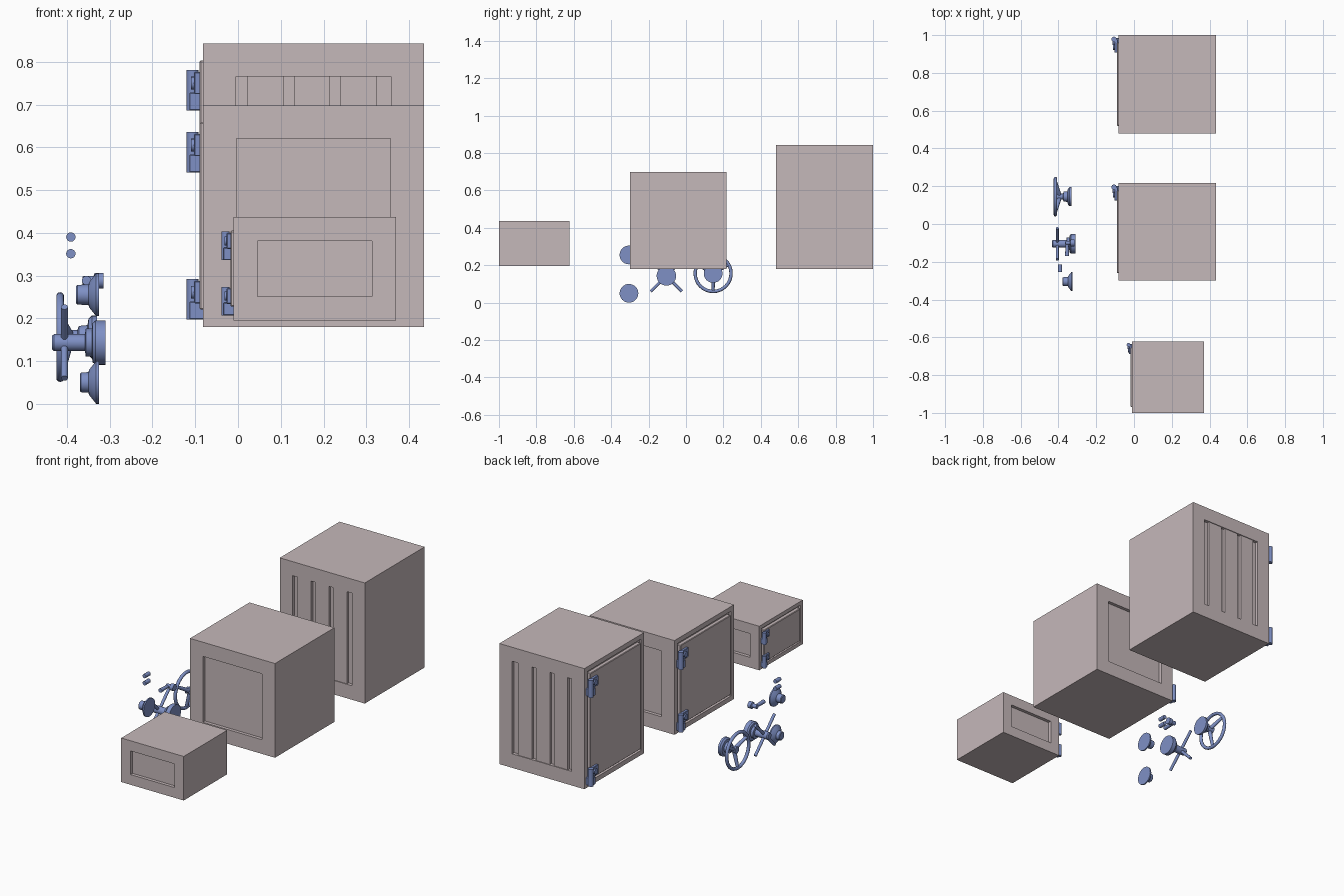
import bpy, bmesh, math
from mathutils import Vector

cube = bpy.data.objects.get("Cube")
if cube:
    bpy.data.objects.remove(cube)


def material(name, rgb):
    m = bpy.data.materials.new(name)
    m.use_nodes = True
    m.diffuse_color = (*rgb, 1)
    m.node_tree.nodes["Principled BSDF"].inputs["Base Color"].default_value = (*rgb, 1)
    return m


STONE = material("warm grey", (0.56, 0.48, 0.49))
STEEL = material("steel blue", (0.21, 0.28, 0.56))


def finish(name, bm, mat, smooth=False):
    bmesh.ops.recalc_face_normals(bm, faces=bm.faces)
    me = bpy.data.meshes.new(name)
    bm.to_mesh(me)
    bm.free()
    me.materials.append(mat)
    ob = bpy.data.objects.new(name, me)
    bpy.context.collection.objects.link(ob)
    if smooth:
        bpy.ops.object.select_all(action='DESELECT')
        ob.select_set(True)
        bpy.context.view_layer.objects.active = ob
        bpy.ops.object.shade_smooth_by_angle(angle=math.radians(35))
    return ob


def box_mesh(lo, hi):
    bm = bmesh.new()
    bmesh.ops.create_cube(bm, size=1)
    for v in bm.verts:
        v.co = [l + (c + 0.5) * (h - l) for l, h, c in zip(lo, hi, v.co)]
    return bm


def box(name, lo, hi, mat, bevel=0):
    bm = box_mesh(lo, hi)
    if bevel:
        bmesh.ops.bevel(bm, geom=bm.edges[:], offset=bevel, segments=1, affect='EDGES')
    return finish(name, bm, mat)


def lathe(name, profile, y, z):
    """Turned part around an axis along x; profile holds (x, radius)."""
    bm = bmesh.new()
    vs = [bm.verts.new((x, y, z + r)) for x, r in profile]
    edges = [bm.edges.new(p) for p in zip(vs, vs[1:])]
    bmesh.ops.spin(bm, geom=vs + edges, cent=(0, y, z), axis=(1, 0, 0),
                   angle=math.tau, steps=32)
    bmesh.ops.remove_doubles(bm, verts=bm.verts, dist=1e-5)
    return finish(name, bm, STEEL, True)


def rod(name, a, b, r1, r2=None, sides=16):
    a, b = Vector(a), Vector(b)
    bm = bmesh.new()
    bmesh.ops.create_cone(bm, cap_ends=True, segments=sides, radius1=r1,
                          radius2=r2 or r1, depth=(b - a).length)
    rot = (b - a).to_track_quat('Z', 'Y').to_matrix()
    for v in bm.verts:
        v.co = rot @ v.co + (a + b) / 2
    return finish(name, bm, STEEL, True)


def recess(bm, face, margin, depth):
    bmesh.ops.inset_individual(bm, faces=[face], thickness=margin, use_even_offset=True)
    bmesh.ops.inset_individual(bm, faces=[face], thickness=0, depth=-depth)


def hinge(name, x, y, z, s):
    """x is the door surface, y the hinge edge, z the bottom."""
    pin = (x - 0.016 * s, y - 0.014 * s)
    rod(name + "_knuckle", (*pin, z), (*pin, z + 0.095 * s), 0.014 * s)
    box(name + "_door_leaf", (x - 0.013 * s, y - 0.085 * s, z + 0.038 * s),
        (x + 0.005, y - 0.014 * s, z + 0.09 * s), STEEL, 0.002)
    box(name + "_body_leaf", (x - 0.024 * s, y - 0.045 * s, z),
        (x + 0.012, y - 0.008 * s, z + 0.042 * s), STEEL, 0.002)
    rod(name + "_bolt", (x - 0.02 * s, y - 0.055 * s, z + 0.064 * s),
        (x, y - 0.055 * s, z + 0.064 * s), 0.015 * s)


def safe(name, lo, hi, margin, door_margin, s, upper):
    depth = 0.018
    bm = box_mesh(lo, hi)
    bm.normal_update()
    for f in list(bm.faces):
        n = f.normal.copy()
        if abs(n.y) > 0.9:
            recess(bm, f, margin, depth)
        elif n.x < -0.9:
            recess(bm, f, door_margin * 0.65, 0.012)
    finish(name + "_body", bm, STONE)
    m = door_margin
    box(name + "_door", (lo[0] - 0.008, lo[1] + m, lo[2] + m),
        (lo[0] + 0.03, hi[1] - m, hi[2] - m), STONE, 0.003)
    for label, z in (("lower", lo[2] + 0.017 * s), ("upper", upper)):
        hinge(f"{name}_{label}_hinge", lo[0] - 0.008, hi[1] - 0.008, z, s)


# The three safes
safe("large_safe", (-0.082, 0.48, 0.18), (0.435, 1.0, 0.843), 0.077, 0.04, 1, 0.686)
safe("medium_safe", (-0.082, -0.30, 0.18), (0.435, 0.217, 0.698), 0.078, 0.04, 1, 0.541)
safe("small_safe", (-0.01, -1.0, 0.195), (0.37, -0.622, 0.437), 0.056, 0.032, 0.7, 0.336)

# Raised vertical bars in the side panels of the large safe
for side, y in (("front", 0.48), ("back", 1.0)):
    for i in range(3):
        x = 0.022 + i * 0.109
        inward = 0.02 if side == "front" else -0.02
        ys = sorted((y + inward * 0.2, y + inward))
        box(f"large_safe_{side}_bar_{i + 1}", (x, ys[0], 0.257), (x + 0.084, ys[1], 0.766), STONE)

# Hand wheel
wy, wz = 0.145, 0.156
lathe("wheel_hub", [(-0.33, 0), (-0.33, 0.05), (-0.342, 0.05), (-0.35, 0.042), (-0.352, 0.028),
                    (-0.372, 0.026), (-0.376, 0.016), (-0.412, 0.018), (-0.415, 0)], wy, wz)
rim = [(-0.416 + 0.009 * math.cos(i * math.tau / 12), 0.096 + 0.009 * math.sin(i * math.tau / 12))
       for i in range(13)]
lathe("wheel_rim", rim, wy, wz)
for i in range(3):
    a = math.radians(-90 + 120 * i)
    c, s = math.cos(a), math.sin(a)
    rod(f"wheel_spoke_{i + 1}", (-0.395, wy + 0.01 * c, wz + 0.01 * s),
        (-0.416, wy + 0.095 * c, wz + 0.095 * s), 0.011, 0.008)

# Four-armed handle
hy, hz = -0.105, 0.143
lathe("spoke_handle_hub", [(-0.31, 0), (-0.31, 0.052), (-0.333, 0.052), (-0.34, 0.046),
                           (-0.342, 0.033), (-0.356, 0.033), (-0.358, 0.02),
                           (-0.43, 0.02), (-0.435, 0.016), (-0.435, 0)], hy, hz)
for i in range(4):
    a = math.radians(45 + 90 * i)
    rod(f"spoke_handle_arm_{i + 1}", (-0.406, hy, hz),
        (-0.406, hy + 0.118 * math.cos(a), hz + 0.118 * math.sin(a)), 0.008)

# Two combination dials
for name, z, tip in (("upper_dial", 0.255, -0.379), ("lower_dial", 0.05, -0.37)):
    lathe(name, [(-0.325, 0), (-0.325, 0.05), (-0.332, 0.05), (-0.348, 0.03), (-0.35, 0.024),
                 (tip + 0.003, 0.023), (tip, 0.02), (tip, 0)], -0.305, z)

# Small lever
lathe("lever_base", [(-0.315, 0), (-0.315, 0.018), (-0.335, 0.018), (-0.338, 0.011),
                     (-0.363, 0.011), (-0.365, 0)], -0.1, 0.288)
rod("lever_arm", (-0.354, -0.1, 0.288), (-0.354, -0.17, 0.288), 0.008, 0.011)

# Loose pins
for name, z in (("upper_pin", 0.39), ("lower_pin", 0.351)):
    rod(name, (-0.391, -0.255, z), (-0.391, -0.215, z), 0.011)
